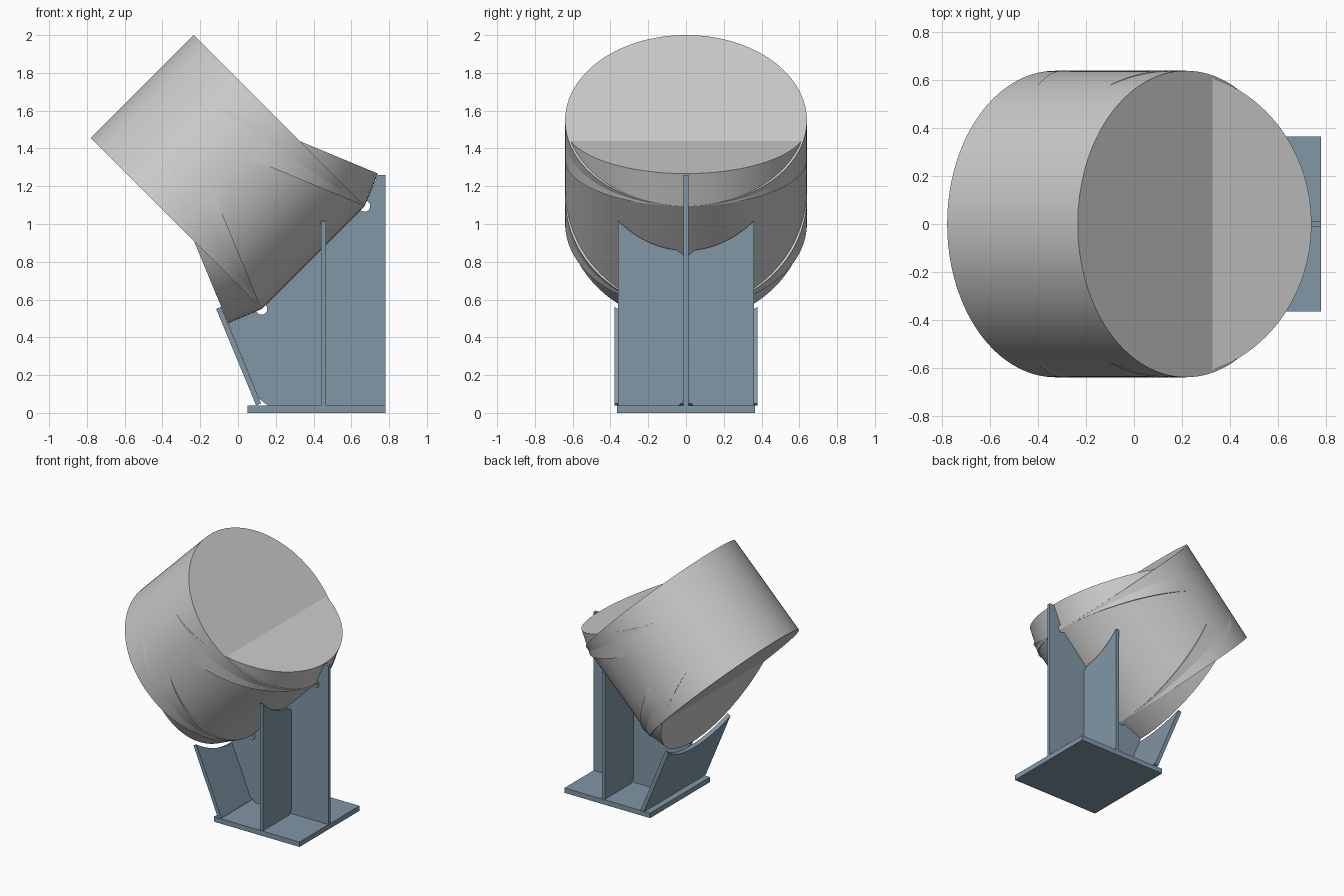
import bpy, bmesh
from math import sin, cos, radians, sqrt
from mathutils import Vector, Matrix

if "Cube" in bpy.data.objects:
    bpy.data.objects.remove(bpy.data.objects["Cube"])

R = 0.64                      # pipe radius
steel = bpy.data.materials.new("blue_steel")
steel.diffuse_color = (0.22, 0.31, 0.38, 1)
steel.use_nodes = True
steel.node_tree.nodes["Principled BSDF"].inputs["Base Color"].default_value = steel.diffuse_color


def finish(name, bm, mat=None):
    bmesh.ops.recalc_face_normals(bm, faces=bm.faces)
    me = bpy.data.meshes.new(name)
    bm.to_mesh(me)
    bm.free()
    ob = bpy.data.objects.new(name, me)
    bpy.context.collection.objects.link(ob)
    if mat:
        me.materials.append(mat)
    return ob


def prism(name, pts, vec):
    """Flat outline extruded along a vector."""
    bm = bmesh.new()
    f = bm.faces.new([bm.verts.new(p) for p in pts])
    r = bmesh.ops.extrude_face_region(bm, geom=[f])
    vs = [g for g in r["geom"] if isinstance(g, bmesh.types.BMVert)]
    bmesh.ops.translate(bm, verts=vs, vec=vec)
    return finish(name, bm, steel)


def pipe(name, corner, side, angle, length):
    """Pipe piece: starts with its lower rim at corner, axis tilted in the xz plane."""
    a = radians(angle)
    axis = Vector((cos(a), 0, sin(a)))
    up = Vector((-sin(a), 0, cos(a)))
    mid = Vector((corner[0], 0, corner[1])) + up * R + axis * side * length / 2
    bm = bmesh.new()
    m = Matrix.Translation(mid) @ Matrix.Rotation(radians(90) - a, 4, 'Y')
    bmesh.ops.create_cone(bm, cap_ends=True, segments=128, radius1=R, radius2=R,
                          depth=length, matrix=m)
    ob = finish(name, bm)
    bpy.context.view_layer.objects.active = ob
    ob.select_set(True)
    bpy.ops.object.shade_smooth_by_angle(angle=radians(30))
    ob.select_set(False)


def arc(c, r, a0, a1, n=12):
    return [(c[0] + r * cos(radians(a0 + (a1 - a0) * i / n)),
             c[1] + r * sin(radians(a0 + (a1 - a0) * i / n))) for i in range(n + 1)]


# Mitred elbow: three pipe pieces meeting at the two lower corners
low, high = (0.125, 0.55), (0.67, 1.095)
pipe("elbow_middle", low, 1, 45, 0.771)
pipe("elbow_lower_end", low, -1, 22.5, 0.193)
pipe("elbow_upper_end", high, 1, 67.5, 0.186)

# Base plate
prism("base_plate", [(0.05, -0.365, 0), (0.78, -0.365, 0), (0.78, 0.365, 0), (0.05, 0.365, 0)],
      (0, 0, 0.038))

# Central web following the elbow, with round weld reliefs at the corners
web = [(0.16, 0.038), (0.78, 0.038), (0.78, 1.26), (0.742, 1.26)]
web += arc(high, 0.03, 67.5, -135) + arc(low, 0.03, 45, -157.5)
web += [(-0.053, 0.475), (0.112, 0.075)]
prism("web", [(x, -0.0125, z) for x, z in web], (0, 0.025, 0))

# Cross stiffeners with saddle-cut tops, one on each side of the web
ys = [0.36 - (0.36 - 0.05) * i / 16 for i in range(17)]
half = [(0.0125, 0.065), (0.04, 0.038), (0.36, 0.038)]
half += [(y, 0.86 + sqrt(2) * (R - sqrt(R * R - y * y))) for y in ys] + [(0.0125, 0.835)]
for side, s in (("back", 1), ("front", -1)):
    prism("stiffener_" + side, [(0.44, s * y, z) for y, z in half], (0.025, 0, 0))

# Sloping end plate with saddle-cut top
up = Vector((-sin(radians(22.5)), 0, cos(radians(22.5))))
out = Vector((-cos(radians(22.5)), 0, -sin(radians(22.5))))
foot = Vector((0.122, 0, 0.05))
W = 0.378
plate = [(-W, 0), (W, 0)]
plate += [(y, 0.43 + R - sqrt(R * R - y * y)) for y in (W - 2 * W * i / 32 for i in range(33))]
prism("sloping_end_plate", [foot + up * t + Vector((0, y, 0)) for y, t in plate], out * 0.028)
